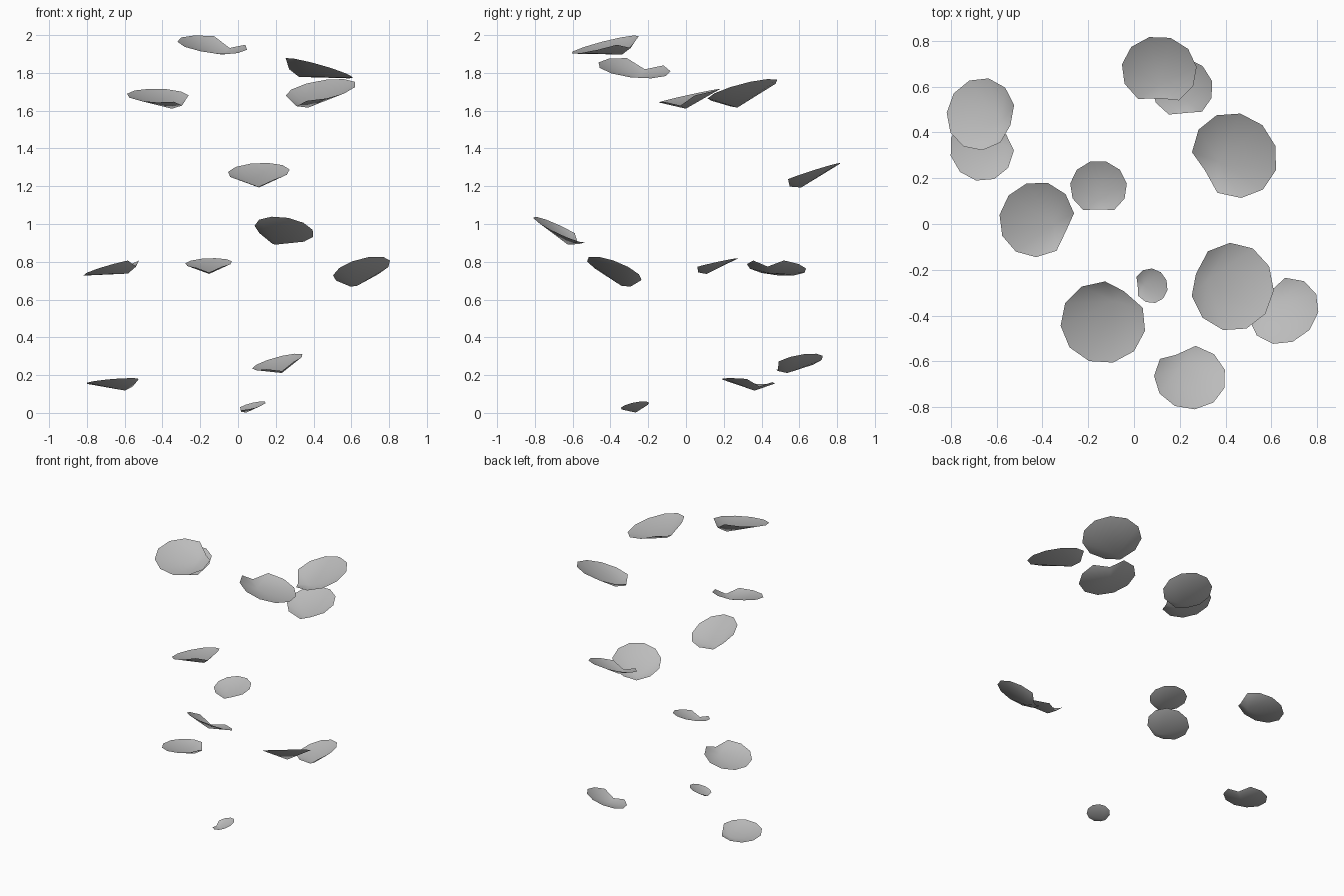
import bpy, bmesh
from math import sin, cos, pi, radians
from mathutils import Vector, Matrix

cube = bpy.data.objects.get("Cube")
if cube:
    bpy.data.objects.remove(cube)

mat = bpy.data.materials.new("petal_grey")
mat.use_nodes = True
GREY = (0.5, 0.5, 0.5, 1)
mat.diffuse_color = GREY
mat.node_tree.nodes["Principled BSDF"].inputs["Base Color"].default_value = GREY

SIDES = 11


def petal_mesh():
    """Unit-wide cupped petal: round rim, dipped notch at -x, low point near it."""
    bm = bmesh.new()
    low = bm.verts.new((-0.25, 0, -0.18))
    rim = [bm.verts.new((-0.42, 0, -0.11))]
    for i in range(1, SIDES):
        a = pi + 2 * pi * i / SIDES
        rim.append(bm.verts.new((0.48 * cos(a), 0.5 * sin(a), 0)))
    for i in range(SIDES):
        bm.faces.new((low, rim[i], rim[(i + 1) % SIDES]))
    for f in bm.faces:
        f.smooth = True
    mesh = bpy.data.meshes.new("petal")
    bm.to_mesh(mesh)
    bm.free()
    mesh.materials.append(mat)
    return mesh


def add_petal(name, mesh, centre, width, slope, notch):
    """Tilt by the rim slope along x and y, turn the notch to its heading."""
    n = Vector((-slope[0], -slope[1], 1)).normalized()
    a = radians(notch)
    u = Vector((-cos(a), -sin(a), 0))
    u = (u - n * u.dot(n)).normalized()
    turn = Matrix((u, n.cross(u), n)).transposed().to_4x4()
    ob = bpy.data.objects.new(name, mesh)
    ob.matrix_world = Matrix.Translation(centre) @ turn @ Matrix.Scale(width, 4)
    bpy.context.collection.objects.link(ob)


# centre, width, rim slope, notch heading
PETALS = [
    ((0.11, 0.67, 1.275), 0.33, (0.05, 0.32), 268),
    ((0.21, 0.595, 0.27), 0.28, (0.27, 0.2), 275),
    ((0.44, 0.30, 1.71), 0.39, (0.18, 0.27), 212),
    ((0.43, -0.275, 1.825), 0.39, (-0.28, -0.1), 160),
    ((0.655, -0.38, 0.76), 0.32, (0.3, -0.4), 125),
    ((0.245, -0.67, 0.97), 0.32, (-0.15, -0.47), 110),
    ((0.075, -0.27, 0.038), 0.155, (0.25, 0.2), 185),
    ((-0.135, -0.43, 1.95), 0.38, (-0.1, 0.25), 55),
    ((-0.425, 0.02, 1.68), 0.34, (-0.03, 0.22), 335),
    ((-0.155, 0.16, 0.793), 0.25, (0.04, 0.22), 270),
    ((-0.67, 0.48, 0.77), 0.32, (0.28, -0.1), 340),
    ((-0.665, 0.33, 0.168), 0.29, (0.08, -0.08), 30),
]
mesh = petal_mesh()
for k, (centre, width, slope, notch) in enumerate(PETALS):
    add_petal(f"petal_{k + 1}", mesh, centre, width, slope, notch)
